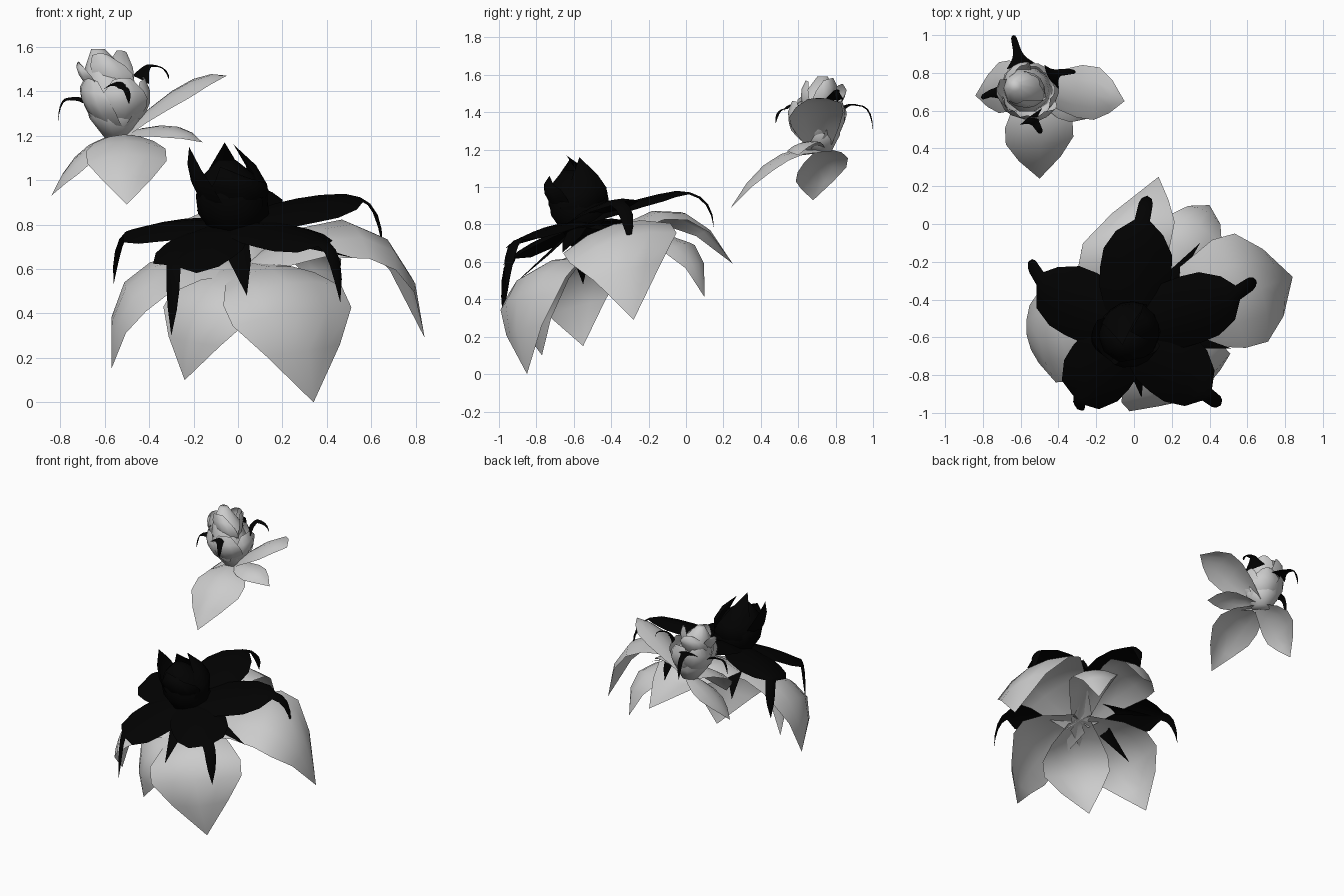
import bpy, bmesh, math
from mathutils import Vector as V

if "Cube" in bpy.data.objects:
    bpy.data.objects.remove(bpy.data.objects["Cube"])


def material(name, value):
    m = bpy.data.materials.new(name)
    m.use_nodes = True
    m.diffuse_color = (value, value, value, 1)
    m.node_tree.nodes["Principled BSDF"].inputs["Base Color"].default_value = m.diffuse_color
    return m


GREY = material("pale grey", 0.6)
BLACK = material("black", 0.0005)
LEAN = V((0, -0.28, 1))  # axis of the tilted flowers


def finish(name, bm, mat):
    mesh = bpy.data.meshes.new(name)
    bm.to_mesh(mesh)
    bm.free()
    mesh.materials.append(mat)
    for p in mesh.polygons:
        p.use_smooth = True
    ob = bpy.data.objects.new(name, mesh)
    bpy.context.collection.objects.link(ob)


def strip(name, points, widths, out, cup, mat):
    """Curved leaf blade: a spine with a half width at each point."""
    side = V((out.x, out.y, 0)).cross(LEAN).normalized()
    bm = bmesh.new()
    rows = []
    for i, (p, w) in enumerate(zip(points, widths)):
        tangent = points[min(i + 1, len(points) - 1)] - points[max(i - 1, 0)]
        normal = side.cross(tangent).normalized()
        rows.append([bm.verts.new(p + side * u * w + normal * cup * w * u * u)
                     for u in (-1, -0.5, 0, 0.5, 1)])
    for a, b in zip(rows, rows[1:]):
        for j in range(len(a) - 1):
            bm.faces.new((a[j], a[j + 1], b[j + 1], b[j]))
    bmesh.ops.remove_doubles(bm, verts=bm.verts, dist=0.0005)
    finish(name, bm, mat)


def bezier(a, control, b, steps):
    ts = [i / steps for i in range(steps + 1)]
    return [a * (1 - t) ** 2 + control * 2 * t * (1 - t) + b * t * t for t in ts]


def petal(name, base, knee, tip, width, cup=-0.25, mat=GREY,
          shape=(0.35, 0.75, 1, 1, 0.62, 0)):
    base, knee, tip = V(base), V(knee), V(tip)
    spine = bezier(base, knee * 2 - (base + tip) / 2, tip, len(shape) - 1)
    strip(name, spine, [width * s for s in shape], knee - base, cup, mat)


def sepal(name, base, knee, tip, width, shape):
    """Blade followed by a thin tail that curls down."""
    base, knee, tip = V(base), V(knee), V(tip)
    arch = (base + knee) / 2 + V((0, 0, width * 0.25))
    blade = bezier(base, arch, knee, 5)
    tail = bezier(knee, V((tip.x, tip.y, knee.z)), tip, 5)[1:]
    strip(name, blade + tail, [width * s for s in shape], knee - base, -0.25, BLACK)


def pod(name, rings, mat, sides=10):
    """Closed bud body lofted through rings of (x, y, z, radius)."""
    bm = bmesh.new()
    loops = []
    for x, y, z, r in rings:
        loops.append([bm.verts.new((x + r * math.cos(math.tau * k / sides),
                                    y + r * math.sin(math.tau * k / sides), z))
                      for k in range(sides)])
    for a, b in zip(loops, loops[1:]):
        for k in range(sides):
            n = (k + 1) % sides
            bm.faces.new((a[k], a[n], b[n], b[k]))
    bm.faces.new(loops[0][::-1])
    bm.faces.new(loops[-1])
    finish(name, bm, mat)


def bud_ring(name, base, centre, radius, tips, start, width, mat, shape):
    """Upright cupped petals around a bud."""
    for i, tip in enumerate(tips):
        a = start + math.tau * i / len(tips)
        knee = V(centre) + V((math.cos(a), math.sin(a), 0)) * radius
        petal(f"{name}_{i + 1}", base, knee, tip, width, 0.45, mat, shape)


# Large flower: drooping pale petals
heart = (0.05, -0.53, 0.63)
for name, knee, tip, width in (
        ("front_left", (0.25, -0.88, 0.48), (0.34, -0.85, 0), 0.31),
        ("front_right", (-0.15, -0.82, 0.47), (-0.24, -0.77, 0.1), 0.23),
        ("right", (-0.45, -0.61, 0.57), (-0.57, -0.55, 0.15), 0.26),
        ("left", (0.6, -0.36, 0.78), (0.84, -0.28, 0.29), 0.31),
        ("back", (-0.05, -0.1, 0.88), (0.13, 0.25, 0.59), 0.25),
        ("back_left", (0.31, -0.07, 0.73), (0.4, 0.1, 0.41), 0.16)):
    petal("large_petal_" + name, heart, knee, tip, width)

# Large flower: black sepals with curled tails
crown = (-0.02, -0.57, 0.81)
broad = (0.5, 0.8, 1, 1.03, 0.98, 0.68, 0.22, 0.21, 0.2, 0.14, 0)
for name, knee, tip in (
        ("back", (0.03, -0.05, 0.98), (0.07, 0.15, 0.78)),
        ("left", (0.5, -0.4, 0.93), (0.65, -0.3, 0.7)),
        ("front_left", (0.35, -0.88, 0.73), (0.46, -0.96, 0.45)),
        ("front_right", (-0.29, -0.92, 0.63), (-0.3, -0.98, 0.3)),
        ("right", (-0.47, -0.34, 0.78), (-0.56, -0.2, 0.53))):
    sepal("large_sepal_" + name, crown, knee, tip, 0.185, broad)

# Thorns between the sepals
for i, tip in enumerate(((0.35, -0.1, 0.75), (0.52, -0.66, 0.65), (0.04, -0.92, 0.48),
                         (-0.42, -0.55, 0.48), (-0.28, -0.14, 0.62))):
    a, b = V(crown), V(tip)
    strip(f"thorn_{i + 1}", [a, a.lerp(b, 0.5), b], (0.06, 0.05, 0), b - a, -0.2, BLACK)

# Black central bud
pod("large_bud", ((-0.02, -0.57, 0.74, 0.08), (-0.02, -0.57, 0.85, 0.16), (-0.03, -0.58, 0.93, 0.16),
                  (-0.04, -0.6, 1.02, 0.12), (-0.05, -0.62, 1.09, 0.04)), BLACK)
bud_ring("large_bud_petal", (-0.02, -0.57, 0.76), (-0.025, -0.58, 0.94), 0.17,
         ((-0.02, -0.57, 1.16), (-0.06, -0.64, 1.17), (-0.22, -0.62, 1.15), (-0.08, -0.73, 1.06)),
         0.3, 0.13, BLACK, (0.4, 0.8, 1, 0.95, 0.6, 0))

# Small flower: spreading pale petals
stem = (-0.53, 0.72, 1.2)
for name, knee, tip, width in (
        ("front", (-0.5, 0.46, 1.15), (-0.5, 0.24, 0.89), 0.18),
        ("left", (-0.26, 0.69, 1.42), (-0.05, 0.65, 1.47), 0.145),
        ("right", (-0.71, 0.72, 1.12), (-0.84, 0.68, 0.93), 0.14),
        ("low_left", (-0.33, 0.62, 1.24), (-0.16, 0.6, 1.17), 0.09)):
    petal("small_petal_" + name, stem, knee, tip, width)

# Small flower: layered bud
pod("small_bud", ((-0.54, 0.72, 1.19, 0.06), (-0.55, 0.71, 1.28, 0.12), (-0.57, 0.71, 1.4, 0.12),
                  (-0.6, 0.72, 1.5, 0.09), (-0.63, 0.73, 1.59, 0.03)), GREY)
blunt = (0.55, 0.8, 1, 1, 0.85, 0.4)
bud_ring("lower_bud_petal", (-0.54, 0.72, 1.19), (-0.55, 0.7, 1.32), 0.145,
         [(-0.56 + 0.14 * math.cos(a), 0.7 + 0.14 * math.sin(a), 1.46)
          for a in (math.tau * k / 5 for k in range(5))], 0, 0.11, GREY, blunt)
bud_ring("upper_bud_petal", (-0.56, 0.71, 1.3), (-0.6, 0.72, 1.45), 0.11,
         ((-0.51, 0.77, 1.58), (-0.61, 0.83, 1.55), (-0.72, 0.7, 1.53), (-0.62, 0.64, 1.57)),
         0.4, 0.09, GREY, blunt)

# Small flower: black curled sepals
tapered = (1, 0.8, 0.6, 0.45, 0.35, 0.28, 0.25, 0.22, 0.2, 0.14, 0)
for name, base, knee, tip in (
        ("right", (-0.65, 0.7, 1.35), (-0.76, 0.69, 1.37), (-0.81, 0.67, 1.26)),
        ("left", (-0.45, 0.77, 1.46), (-0.4, 0.8, 1.52), (-0.31, 0.81, 1.45)),
        ("front", (-0.55, 0.57, 1.44), (-0.52, 0.53, 1.42), (-0.49, 0.48, 1.34)),
        ("back", (-0.6, 0.83, 1.43), (-0.62, 0.92, 1.44), (-0.64, 1, 1.3))):
    sepal("small_sepal_" + name, base, knee, tip, 0.075, tapered)
